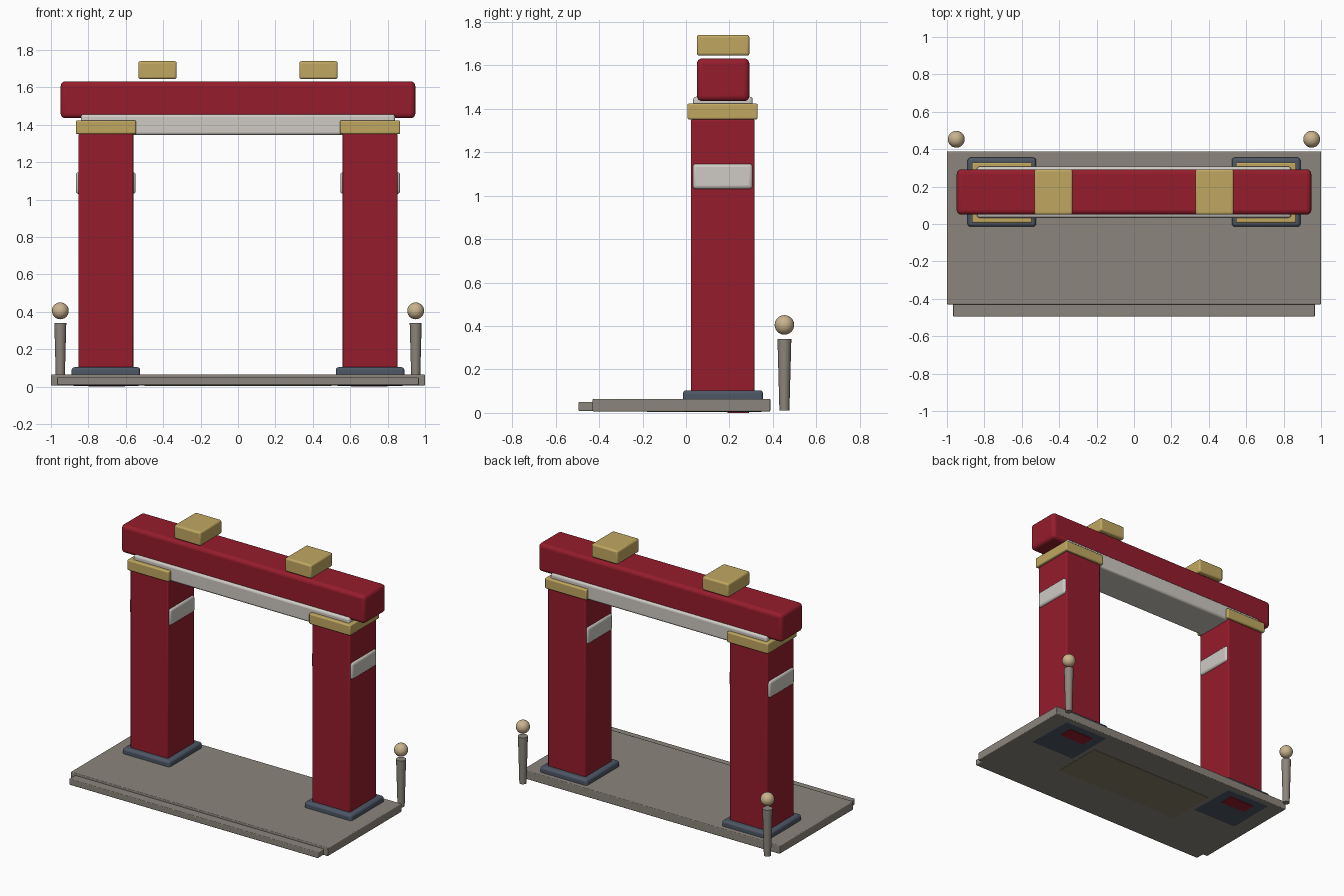
import bpy, math

if "Cube" in bpy.data.objects:
    bpy.data.objects.remove(bpy.data.objects["Cube"])

def mat(name, rgb):
    m = bpy.data.materials.new(name)
    m.diffuse_color = (*rgb, 1)
    m.use_nodes = True
    m.node_tree.nodes["Principled BSDF"].inputs["Base Color"].default_value = m.diffuse_color
    return m

RED = mat("red", (0.30, 0.012, 0.025))
GOLD = mat("gold", (0.53, 0.39, 0.12))
STONE = mat("stone", (0.26, 0.235, 0.20))
SLATE = mat("slate", (0.075, 0.095, 0.13))
WHITE = mat("white", (0.62, 0.59, 0.55))
TAN = mat("tan", (0.58, 0.45, 0.27))
PATH = mat("path", (0.24, 0.21, 0.14))

def finish(o, name, m):
    o.name = name
    o.data.materials.append(m)
    bpy.ops.object.shade_smooth_by_angle(angle=math.radians(35))
    return o

def box(name, x, y, z, m, bevel=0.008, seg=3):
    """Bevelled box from (min, max) ranges."""
    bpy.ops.mesh.primitive_cube_add(size=1, location=[(a + b) / 2 for a, b in (x, y, z)])
    o = bpy.context.object
    o.scale = [b - a for a, b in (x, y, z)]
    bpy.ops.object.transform_apply(location=False, rotation=False, scale=True)
    if bevel:
        b = o.modifiers.new("Bevel", 'BEVEL')
        b.width, b.segments = bevel, seg
    return finish(o, name, m)

def span(s, a, b):
    return sorted((s * a, s * b))

# Platform, front step and the panel set in its underside
box("platform", (-1, 1), (-0.43, 0.388), (0.006, 0.065), STONE, 0.005)
box("front_step", (-0.967, 0.967), (-0.495, -0.40), (0.008, 0.05), STONE, 0.005)
box("underside_panel", (-0.5, 0.5), (-0.18, 0.18), (0.003, 0.03), PATH, 0)

# Lintel and top beam
box("lintel", (-0.84, 0.84), (0.033, 0.307), (1.345, 1.456), WHITE, 0.015)
box("top_beam", (-0.948, 0.948), (0.05, 0.292), (1.435, 1.632), RED, 0.025, 4)

for s, side in ((-1, "left"), (1, "right")):
    # Pillar with its foot, band and capital
    box(side + "_pillar", span(s, 0.56, 0.853), (0.022, 0.316), (0.03, 1.352), RED, 0.008)
    box(side + "_pillar_foot", span(s, 0.523, 0.89), (-0.014, 0.355), (0.003, 0.104), SLATE, 0.016)
    box(side + "_pillar_root", span(s, 0.605, 0.8), (0.19, 0.29), (0.0, 0.05), RED, 0)
    box(side + "_pillar_band", span(s, 0.547, 0.867), (0.031, 0.307), (1.03, 1.147), WHITE, 0.016)
    box(side + "_capital", span(s, 0.545, 0.867), (0.006, 0.33), (1.351, 1.424), GOLD, 0.008)
    # Block above the beam
    box(side + "_top_block", span(s, 0.328, 0.533), (0.05, 0.292), (1.644, 1.74), GOLD, 0.012)
    # Tapered post and ball finial
    bpy.ops.mesh.primitive_cone_add(vertices=24, radius1=0.023, radius2=0.032, depth=0.33,
                                    location=(s * 0.95, 0.453, 0.175))
    finish(bpy.context.object, side + "_post", STONE)
    bpy.ops.mesh.primitive_uv_sphere_add(segments=24, ring_count=14, radius=0.045,
                                         location=(s * 0.95, 0.453, 0.405))
    finish(bpy.context.object, side + "_post_ball", TAN)
